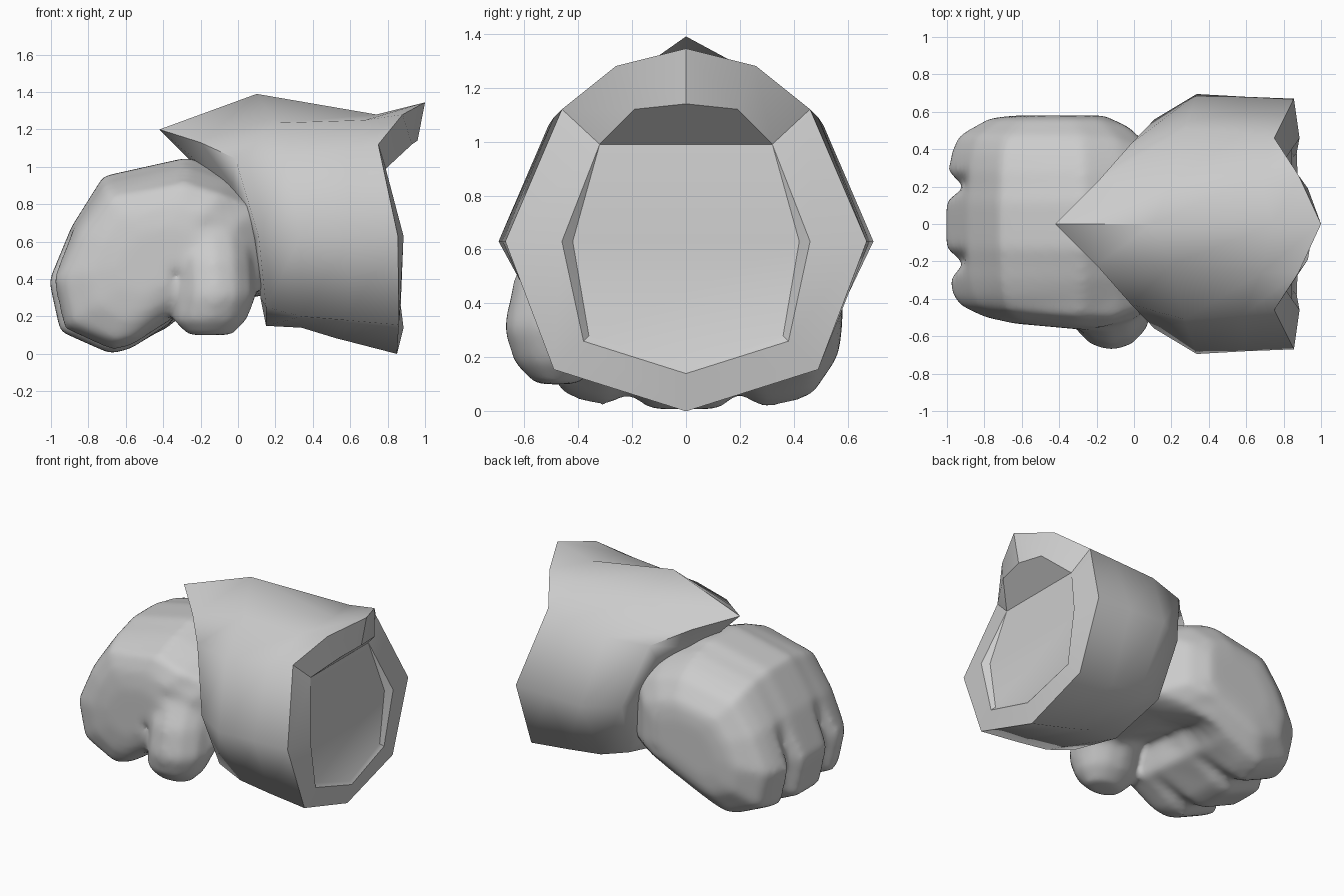
import bpy, math

if "Cube" in bpy.data.objects:
    bpy.data.objects.remove(bpy.data.objects["Cube"])

grey = bpy.data.materials.new("plain_grey")
grey.diffuse_color = (0.6, 0.6, 0.6, 1)
grey.use_nodes = True
grey.node_tree.nodes["Principled BSDF"].inputs["Base Color"].default_value = grey.diffuse_color


def loft(name, rings, faces_extra, angle):
    """Skin a list of equal-length closed rings, adding extra faces."""
    n = len(rings[0])
    verts = [p for r in rings for p in r]
    faces = []
    for k in range(len(rings) - 1):
        for i in range(n):
            j = (i + 1) % n
            faces.append((k * n + i, k * n + j, (k + 1) * n + j, (k + 1) * n + i))
    faces += faces_extra
    me = bpy.data.meshes.new(name)
    me.from_pydata(verts, [], faces)
    me.materials.append(grey)
    ob = bpy.data.objects.new(name, me)
    bpy.context.collection.objects.link(ob)
    bpy.ops.object.select_all(action='DESELECT')
    ob.select_set(True)
    bpy.context.view_layer.objects.active = ob
    bpy.ops.object.mode_set(mode='EDIT')
    bpy.ops.mesh.select_all(action='SELECT')
    bpy.ops.mesh.normals_make_consistent(inside=False)
    bpy.ops.object.mode_set(mode='OBJECT')
    bpy.ops.object.shade_smooth_by_angle(angle=math.radians(angle))
    return ob


# Cuff: half rings from top to bottom, mirrored across y
half_rings = [
    # inner lip at the hand
    [(-.26, 0, 1.04), (-.16, .18, .98), (-.03, .34, .90), (.09, .44, .61), (.12, .32, .30), (.13, 0, .25)],
    # pointed front rim
    [(-.42, 0, 1.20), (-.20, .22, 1.13), (-.015, .43, 1.045), (.11, .56, .63), (.15, .42, .25), (.15, 0, .15)],
    # widest section
    [(.10, 0, 1.39), (.20, .22, 1.235), (.27, .51, 1.06), (.335, .695, .63), (.34, .46, .20), (.34, 0, .14)],
    # waist below the flared point
    [(.74, 0, 1.28), (.68, .26, 1.25), (.58, .49, 1.09), (.60, .68, .63), (.58, .48, .18), (.52, 0, .085)],
    # flared end
    [(1.0, 0, 1.345), (.88, .26, 1.28), (.75, .46, 1.12), (.855, .67, .63), (.86, .49, .155), (.85, 0, 0)],
]
# inset of the closed end, and its slightly sunken floor
inset = [(.96, 0, 1.14), (.93, .19, 1.12), (.79, .32, .99), (.885, .46, .63), (.87, .38, .26), (.885, 0, .14)]
floor = [(.96, 0, 1.14), (.93, .19, 1.12), (.79, .32, .99), (.845, .42, .63), (.85, .36, .28), (.87, 0, .16)]


def mirrored(h):
    return h + [(x, -y, z) for x, y, z in h[4:0:-1]]


rings = [mirrored(h) for h in half_rings]
loft("cuff", rings, [tuple(range(10))], 62)
loft("cuff_end_rim", [rings[-1], mirrored(inset)], [], 25)
loft("cuff_end_floor", [mirrored(inset)[2:9], mirrored(floor)[2:9]],
     [(7, 8, 12, 13), (8, 9, 11, 12), (9, 10, 11)], 30)
# underside of the flared point
under = [p for i, p in enumerate(mirrored(inset)) if i in (0, 1, 2, 8, 9)]
loft("flare_underside", [under], [(0, 1, 2, 3, 4)], 5)

# Hand: curled side profile swept across the width, pinched between fingers
profile = [(.20, .85), (-.05, .97), (-.27, 1.05), (-.72, .95), (-.89, .68),
           (-1.01, .39), (-.95, .12), (-.68, .0), (-.57, .03)]
curl = [(-.34, .18), (-.31, .38), (-.05, .30), (.20, .32)]
heel = [(-.38, .11), (-.20, .19), (0, .26), (.20, .32)]
# y, scale, crown height, finger pinch, heel amount
stations = [(.58, .40, .75, 0, 1), (.565, .62, .80, 0, 1), (.47, .89, .84, 0, 1),
            (.38, .95, .90, 0, .8), (.28, .98, .95, 0, .6), (.195, .98, .98, 1, .4),
            (.12, 1, 1, 0, .25), (-.13, 1, 1, 0, 0), (-.21, .98, .97, 1, 0),
            (-.30, .97, .93, 0, 0), (-.39, .93, .89, 0, -.2), (-.47, .87, .85, 0, -.4),
            (-.52, .66, .80, 0, -.4), (-.54, .40, .75, 0, 0)]
cx, cz = -.40, .52
sections = []
for y, s, crown, pinch, h in stations:
    palm = [tuple(a + (b - a) * h for a, b in zip(p, q)) for p, q in zip(curl, heel)]
    ring = []
    for i, (x, z) in enumerate(profile + palm):
        kx = s * (.85 if pinch and 5 <= i <= 8 else 1)
        kz = s * (crown if z > cz else .9 if pinch and 5 <= i <= 8 else 1)
        px = cx + (x - cx) * kx
        lean = -.09 * (px + .55) if y < -.4 else 0
        wrist = 1 - .9 * max(0, px + .12)          # narrows into the cuff
        ring.append((px, (y + lean) * wrist, cz + (z - cz) * kz))
    sections.append(ring)
n, m = len(sections[0]), len(stations)
hand = loft("curled_hand", sections, [tuple(range(n)), tuple(range((m - 1) * n, m * n))], 50)

# Thumb: stacked ovals pointing down on the front side
ovals = [(-.16, -.28, .82, .14, .12), (-.14, -.33, .70, .20, .20),
         (-.13, -.39, .50, .22, .25), (-.12, -.445, .31, .22, .235),
         (-.15, -.47, .18, .20, .17), (-.15, -.48, .10, .12, .08)]
thumb = [[(x + rx * math.cos(a * math.tau / 12), y + ry * math.sin(a * math.tau / 12), z)
          for a in range(12)] for x, y, z, rx, ry in ovals]
thumb_ob = loft("thumb", thumb, [tuple(range(12)), tuple(range(60, 72))], 50)

# Merge thumb and hand into one soft surface
bpy.ops.object.select_all(action='DESELECT')
thumb_ob.select_set(True)
hand.select_set(True)
bpy.context.view_layer.objects.active = hand
bpy.ops.object.join()
hand.modifiers.clear()
remesh = hand.modifiers.new("merge", 'REMESH')
remesh.mode = 'VOXEL'
remesh.voxel_size = .022
remesh.use_smooth_shade = True
soft = hand.modifiers.new("soften", 'SMOOTH')
soft.factor = .5
soft.iterations = 14
